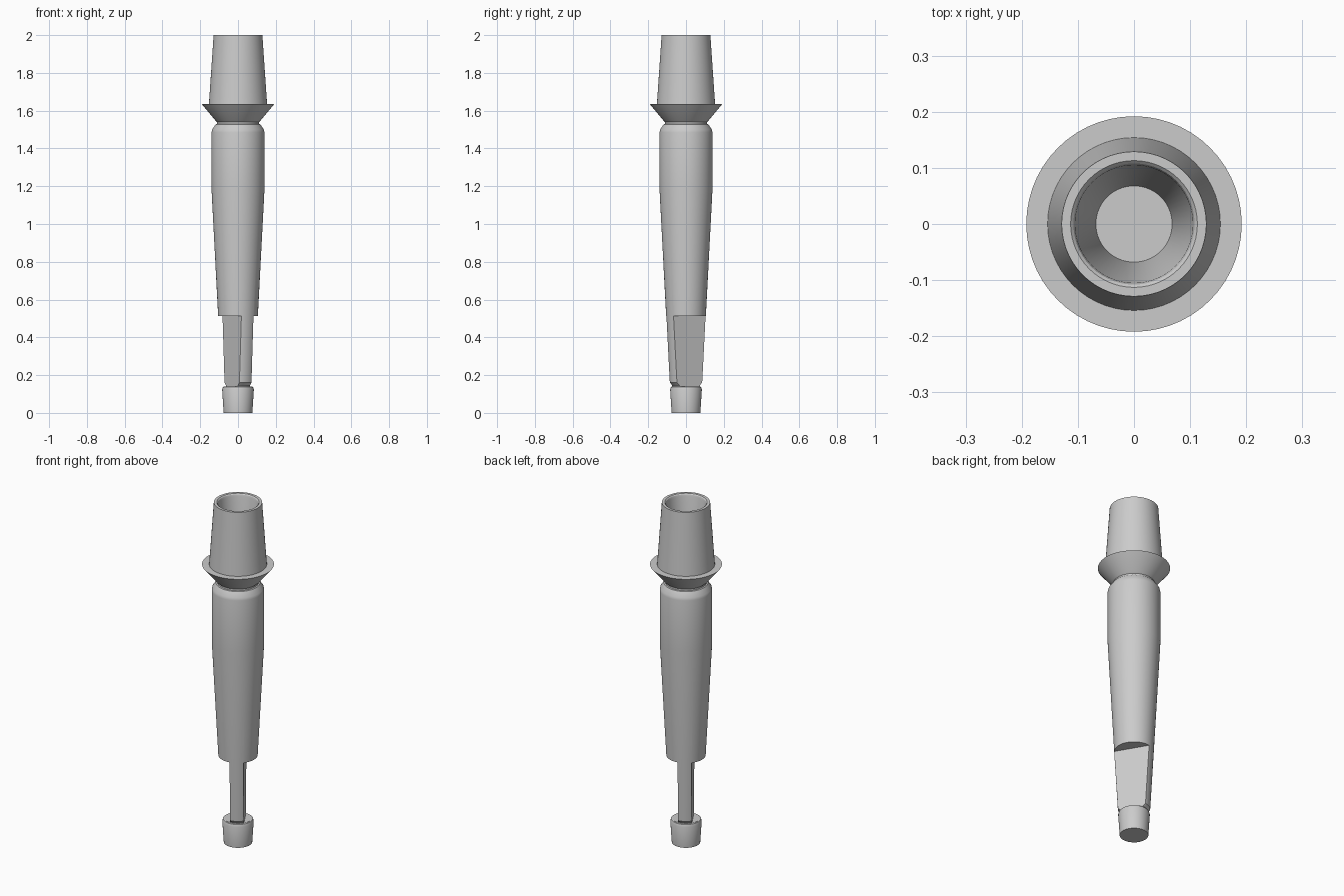
import bpy, bmesh, math
from mathutils import Matrix

cube = bpy.data.objects.get("Cube")
if cube:
    bpy.data.objects.remove(cube, do_unlink=True)

# Single plain metal colour
GREY = (0.6, 0.6, 0.6, 1)
metal = bpy.data.materials.new("metal_grey")
metal.use_nodes = True
metal.diffuse_color = GREY
metal.node_tree.nodes["Principled BSDF"].inputs["Base Color"].default_value = GREY


def add_object(name, bm):
    bmesh.ops.recalc_face_normals(bm, faces=bm.faces[:])
    mesh = bpy.data.meshes.new(name)
    bm.to_mesh(mesh)
    bm.free()
    mesh.materials.append(metal)
    obj = bpy.data.objects.new(name, mesh)
    bpy.context.collection.objects.link(obj)
    return obj


def lathe(name, profile, steps=56):
    bm = bmesh.new()
    verts = [bm.verts.new((r, 0, z)) for r, z in profile]
    edges = [bm.edges.new(pair) for pair in zip(verts, verts[1:])]
    bmesh.ops.spin(bm, geom=verts + edges, cent=(0, 0, 0), axis=(0, 0, 1),
                   angle=math.tau, steps=steps)
    bmesh.ops.remove_doubles(bm, verts=bm.verts[:], dist=1e-5)
    return add_object(name, bm)


# Turned pin: end button, tapered shank, groove, flange, socket cone
tip = [(0, 0), (0.076, 0), (0.084, 0.125), (0.079, 0.138), (0.073, 0.14)]
shank = [(0.073, 0.146), (0.086, 0.16), (0.105, 0.51), (0.14, 1.18),
         (0.14, 1.485), (0.137, 1.5), (0.118, 1.528)]
flange = [(0.111, 1.53), (0.111, 1.54), (0.118, 1.546), (0.192, 1.635), (0.154, 1.635)]
socket = [(0.129, 2), (0.113, 2), (0.108, 1.995), (0.105, 1.985),
          (0.068, 1.5), (0, 1.5)]
pin = lathe("tapered_pin", tip + shank + flange + socket)

# Two flats milled on opposite sides of the lower shank
FLAT_OFFSET, FLAT_BOTTOM, FLAT_TOP, ANGLE = 0.037, 0.141, 0.512, math.radians(30.5)
for side in (1, -1):
    bm = bmesh.new()
    bmesh.ops.create_cube(bm, size=1)
    place = (Matrix.Rotation(ANGLE, 4, 'Z')
             @ Matrix.Translation((side * (FLAT_OFFSET + 0.1), 0, (FLAT_BOTTOM + FLAT_TOP) / 2))
             @ Matrix.Diagonal((0.2, 0.4, FLAT_TOP - FLAT_BOTTOM, 1)))
    bmesh.ops.transform(bm, matrix=place, verts=bm.verts[:])
    cutter = add_object("flat_cutter", bm)
    cutter.hide_render = True
    mod = pin.modifiers.new("milled_flat", 'BOOLEAN')
    mod.operation = 'DIFFERENCE'
    mod.solver = 'EXACT'
    mod.object = cutter
    bpy.context.view_layer.objects.active = pin
    bpy.ops.object.modifier_apply(modifier=mod.name)
    bpy.data.objects.remove(cutter, do_unlink=True)

# Smooth turned surfaces with crisp edges
bpy.ops.object.select_all(action='DESELECT')
pin.select_set(True)
bpy.context.view_layer.objects.active = pin
bpy.ops.object.shade_smooth_by_angle(angle=math.radians(25))
